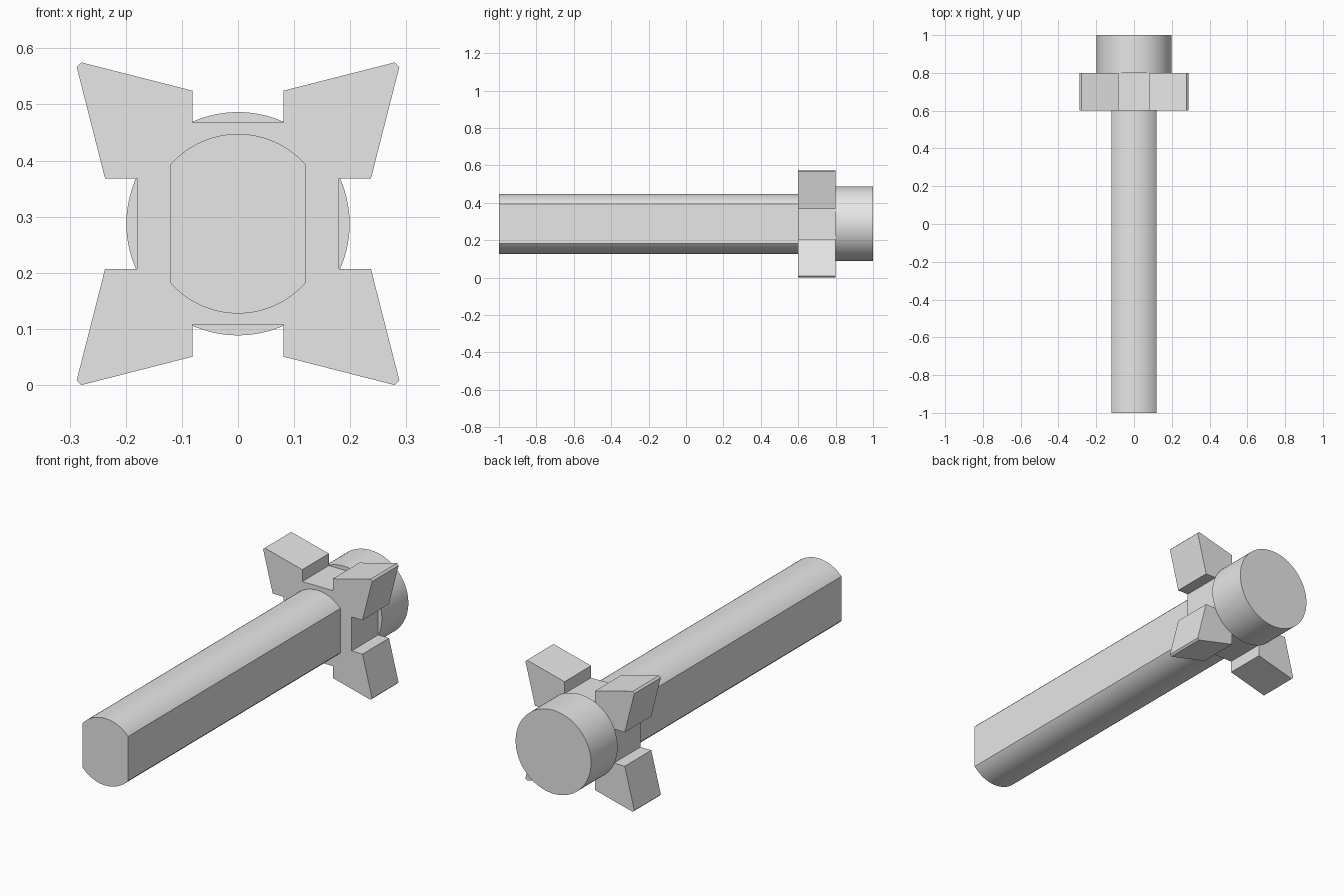
import bpy, bmesh, math

cube = bpy.data.objects.get("Cube")
if cube:
    bpy.data.objects.remove(cube, do_unlink=True)

AXIS_Z = 0.2875  # height of the shaft axis

grey = bpy.data.materials.new("plain_grey")
grey.use_nodes = True
grey.diffuse_color = (0.8, 0.8, 0.8, 1)
grey.node_tree.nodes["Principled BSDF"].inputs["Base Color"].default_value = (0.8, 0.8, 0.8, 1)


def extrude_profile(name, outline, y0, y1):
    """Extrude an (x, z) outline about the axis from y0 to y1."""
    bm = bmesh.new()
    face = bm.faces.new([bm.verts.new((x, y0, z + AXIS_Z)) for x, z in outline])
    new = bmesh.ops.extrude_face_region(bm, geom=[face])["geom"]
    moved = [v for v in new if isinstance(v, bmesh.types.BMVert)]
    bmesh.ops.translate(bm, verts=moved, vec=(0, y1 - y0, 0))
    bmesh.ops.recalc_face_normals(bm, faces=bm.faces)
    mesh = bpy.data.meshes.new(name)
    bm.to_mesh(mesh)
    bm.free()
    mesh.materials.append(grey)
    obj = bpy.data.objects.new(name, mesh)
    bpy.context.collection.objects.link(obj)
    bpy.ops.object.select_all(action="DESELECT")
    obj.select_set(True)
    bpy.context.view_layer.objects.active = obj
    bpy.ops.object.shade_smooth_by_angle(angle=math.radians(25))
    return obj


def arc(radius, start, end, steps):
    angles = [start + (end - start) * i / steps for i in range(steps + 1)]
    return [(radius * math.cos(a), radius * math.sin(a)) for a in angles]


# Shaft: round bar with two flat sides
edge = math.acos(0.12 / 0.16)
top = arc(0.16, edge, math.pi - edge, 32)
extrude_profile("shaft", top + [(-x, -z) for x, z in top], -1, 0.6)

# Four-armed collar: one arm outline turned around the axis
arm = [(0.18, 0.081), (0.237, 0.081), (0.2875, 0.279),
       (0.279, 0.2875), (0.081, 0.237), (0.081, 0.18)]
collar = []
for quarter in range(4):
    collar += arm
    arm = [(-z, x) for x, z in arm]
extrude_profile("collar", collar, 0.6, 0.8)

# Round end cap
extrude_profile("end_cap", arc(0.199, 0, math.tau, 96)[:-1], 0.8, 1)
